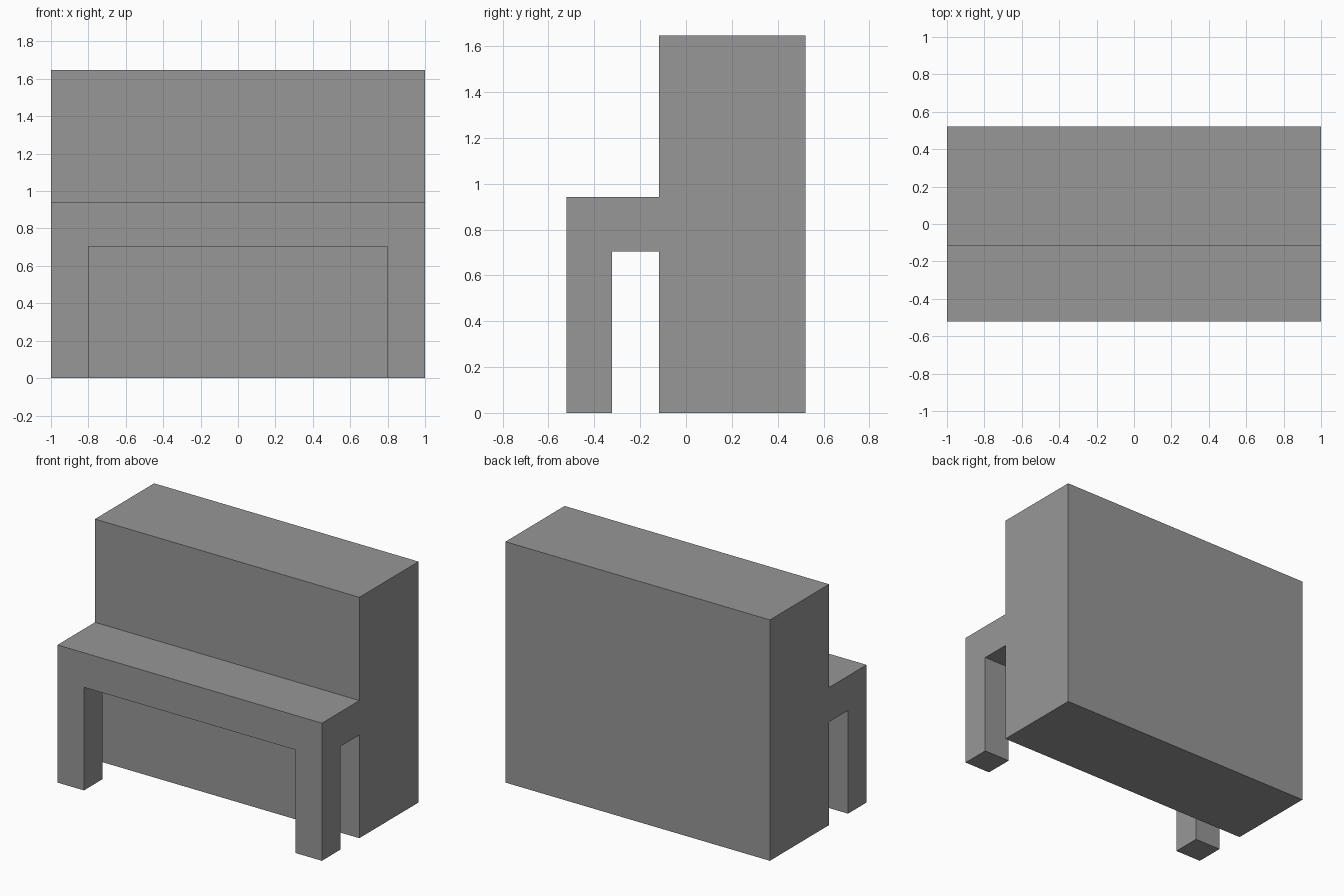
import bpy
import bmesh

cube = bpy.data.objects.get("Cube")
if cube:
    bpy.data.objects.remove(cube, do_unlink=True)

HALF_WIDTH, HALF_DEPTH, HEIGHT = 1.0, 0.522, 1.647
CABINET_FRONT = -0.117
SHELF_TOP, SHELF_BOTTOM = 0.941, 0.705
LEG = 0.2

grey = bpy.data.materials.new("plain grey")
grey.use_nodes = True
colour = (0.31, 0.31, 0.31, 1)
grey.diffuse_color = colour
grey.node_tree.nodes["Principled BSDF"].inputs["Base Color"].default_value = colour

bm = bmesh.new()

# Cabinet and shelf: one side profile swept across the width
profile = [
    (HALF_DEPTH, 0), (HALF_DEPTH, HEIGHT),
    (CABINET_FRONT, HEIGHT), (CABINET_FRONT, SHELF_TOP),
    (-HALF_DEPTH, SHELF_TOP), (-HALF_DEPTH, SHELF_BOTTOM),
    (CABINET_FRONT, SHELF_BOTTOM), (CABINET_FRONT, 0),
]
side = bm.faces.new([bm.verts.new((-HALF_WIDTH, y, z)) for y, z in profile])
swept = bmesh.ops.extrude_face_region(bm, geom=[side], use_keep_orig=True)["geom"]
bmesh.ops.translate(bm, vec=(2 * HALF_WIDTH, 0, 0),
                    verts=[g for g in swept if isinstance(g, bmesh.types.BMVert)])
bmesh.ops.recalc_face_normals(bm, faces=bm.faces)


def underside():
    return [f for f in bm.faces
            if f.normal.z < -0.9 and abs(f.calc_center_median().z - SHELF_BOTTOM) < 0.001]


# Mark out the leg footprints on the underside of the shelf
inner = HALF_WIDTH - LEG
for point, normal in [((inner, 0, 0), (1, 0, 0)), ((-inner, 0, 0), (1, 0, 0)),
                      ((0, LEG - HALF_DEPTH, 0), (0, 1, 0))]:
    faces = underside()
    edges = {e for f in faces for e in f.edges}
    verts = {v for f in faces for v in f.verts}
    bmesh.ops.bisect_plane(bm, geom=faces + list(edges) + list(verts),
                           plane_co=point, plane_no=normal, dist=0.0001)
    bm.normal_update()

# Pull the two front corners down into legs
for face in underside():
    centre = face.calc_center_median()
    if abs(centre.x) > inner and centre.y < LEG - HALF_DEPTH:
        leg = bmesh.ops.extrude_face_region(bm, geom=[face])["geom"]
        bmesh.ops.translate(bm, vec=(0, 0, -SHELF_BOTTOM),
                            verts=[g for g in leg if isinstance(g, bmesh.types.BMVert)])
        if face.is_valid:
            bmesh.ops.delete(bm, geom=[face], context="FACES_ONLY")

# Merge flat neighbours into clean panels
bmesh.ops.dissolve_limit(bm, angle_limit=0.01, verts=bm.verts, edges=bm.edges)
bmesh.ops.recalc_face_normals(bm, faces=bm.faces)

mesh = bpy.data.meshes.new("cabinet_with_shelf_and_legs")
bm.to_mesh(mesh)
bm.free()
mesh.materials.append(grey)
body = bpy.data.objects.new("cabinet_with_shelf_and_legs", mesh)
bpy.context.collection.objects.link(body)
